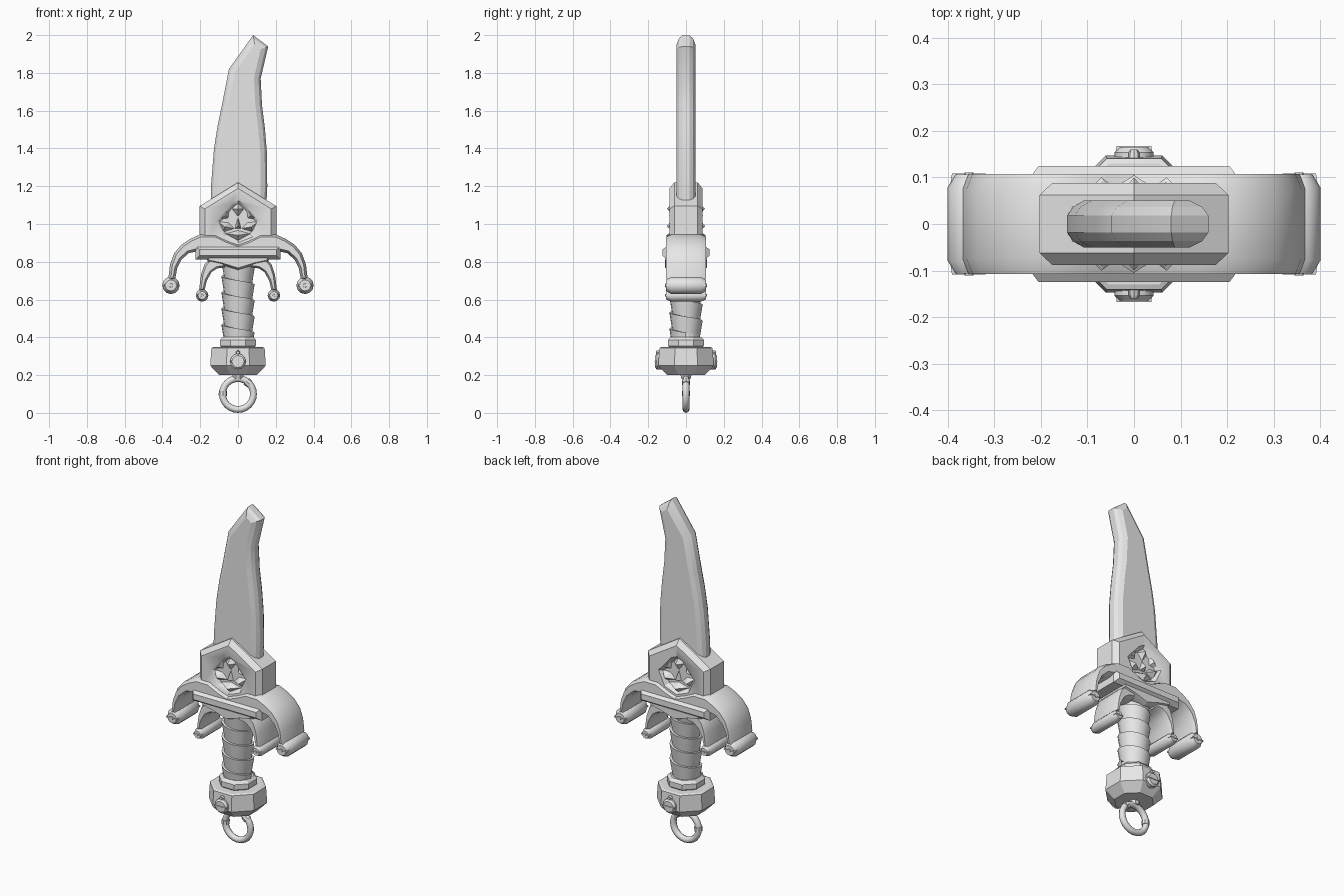
import bpy, bmesh, math
from mathutils import Vector, Matrix

if "Cube" in bpy.data.objects:
    bpy.data.objects.remove(bpy.data.objects["Cube"])

steel = bpy.data.materials.new("plain grey")
steel.diffuse_color = (0.8, 0.8, 0.8, 1)
steel.use_nodes = True
steel.node_tree.nodes["Principled BSDF"].inputs["Base Color"].default_value = steel.diffuse_color


def finish(name, bm, angle=30):
    bmesh.ops.recalc_face_normals(bm, faces=bm.faces)
    me = bpy.data.meshes.new(name)
    bm.to_mesh(me)
    bm.free()
    ob = bpy.data.objects.new(name, me)
    bpy.context.collection.objects.link(ob)
    me.materials.append(steel)
    bpy.ops.object.select_all(action='DESELECT')
    ob.select_set(True)
    bpy.context.view_layer.objects.active = ob
    bpy.ops.object.shade_smooth_by_angle(angle=math.radians(angle))
    return ob


def bridge(bm, rings):
    """Close a stack of equal vertex rings into a solid."""
    n = len(rings[0])
    for a, b in zip(rings, rings[1:]):
        for i in range(n):
            j = (i + 1) % n
            bm.faces.new((a[i], a[j], b[j], b[i]))
    bm.faces.new(rings[0])
    bm.faces.new(rings[-1])


def inset(pts, d):
    """Move every side of an x-z outline inward by d."""
    pts = [Vector(p) for p in pts]
    n = len(pts)
    area = sum(pts[i - 1].x * pts[i].y - pts[i].x * pts[i - 1].y for i in range(n))
    s = 1 if area > 0 else -1
    out = []
    for i, p in enumerate(pts):
        e1 = (p - pts[i - 1]).normalized()
        e2 = (pts[(i + 1) % n] - p).normalized()
        n1, n2 = Vector((-e1.y, e1.x)) * s, Vector((-e2.y, e2.x)) * s
        out.append(p + (n1 + n2) * (d / max(0.4, 1 + n1.dot(n2))))
    return out


def prism(name, outline, layers, angle=30):
    """Outline in x-z, bevelled alike to front and back; layers = (y, inset)."""
    bm = bmesh.new()
    full = [(-y, d) for y, d in layers] + [(y, d) for y, d in reversed(layers)]
    bridge(bm, [[bm.verts.new((p.x, y, p.y)) for p in inset(outline, d)] for y, d in full])
    return finish(name, bm, angle)


def lathe(name, profile, sides=8):
    """Faceted turned part; profile = (apothem, z)."""
    bm = bmesh.new()
    k = 1 / math.cos(math.pi / sides)
    angles = [(i + 0.5) * math.tau / sides for i in range(sides)]
    bridge(bm, [[bm.verts.new((r * k * math.cos(a), r * k * math.sin(a), z)) for a in angles]
                for r, z in profile])
    return finish(name, bm, 20)


def gem(name, outline, peak, y0, y1):
    """Faceted pyramid standing on the front or back."""
    bm = bmesh.new()
    base = [bm.verts.new((x, y0, z)) for x, z in outline]
    top = bm.verts.new((peak[0], y1, peak[1]))
    for i in range(len(base)):
        bm.faces.new((base[i - 1], base[i], top))
    bm.faces.new(base)
    return finish(name, bm, 10)


def circle(x, z, r, n=12):
    return [(x + r * math.cos(i * math.tau / n), z + r * math.sin(i * math.tau / n))
            for i in range(n)]


def mirror(half):
    """Complete an outline whose first and last points lie on x = 0."""
    return half + [(-x, z) for x, z in reversed(half[1:-1])]


# Curved blade with bevelled edges
prism("blade", [(-0.145, 1.05), (-0.143, 1.2), (-0.127, 1.40), (-0.108, 1.52), (-0.085, 1.63),
                (-0.048, 1.82), (0.08, 2.0), (0.16, 1.94), (0.12, 1.77), (0.127, 1.63),
                (0.142, 1.51), (0.153, 1.38), (0.155, 1.2), (0.148, 1.05)],
      [(0.05, 0.035), (0.037, 0.012), (0.018, 0)], 25)

# Gabled guard plate with a sunken panel on both faces
plate = prism("guard_plate", mirror([(0, 1.22), (0.203, 1.095), (0.203, 0.86), (0, 0.86)]),
              [(0.088, 0.027), (0.062, 0)])
panel = mirror([(0, 1.125), (0.035, 1.11), (0.118, 1.015), (0.078, 0.93), (0, 0.9)])
for side, s in (("front", -1), ("back", 1)):
    bm = bmesh.new()
    bridge(bm, [[bm.verts.new((p.x, s * y, p.y)) for p in inset(panel, d)]
                for y, d in ((0.064, 0.02), (0.1, -0.008))])
    cutter = finish(side + "_panel_cutter", bm)
    cutter.hide_render = True
    cutter.hide_viewport = True
    cut = plate.modifiers.new(side + "_panel", 'BOOLEAN')
    cut.operation = 'DIFFERENCE'
    cut.object = cutter

    # Faceted mask inside the panel
    y0, y1 = s * 0.06, s * 0.1
    gem(side + "_brow_diamond", [(0, 1.12), (0.034, 1.08), (0, 1.035), (-0.034, 1.08)],
        (0, 1.08), y0, y1)
    gem(side + "_nose", [(0, 1.04), (0.018, 0.975), (-0.018, 0.975)], (0, 0.99), y0, y1)
    gem(side + "_chin", [(0, 0.968), (0.07, 0.95), (0, 0.9), (-0.07, 0.95)],
        (0, 0.94), y0, s * 0.105)
    for tag, m in (("left", -1), ("right", 1)):
        gem(f"{side}_{tag}_cheek", [(m * x, z) for x, z in
            ((0.112, 1.015), (0.05, 1.01), (0.015, 0.975), (0.078, 0.955))],
            (m * 0.07, 0.985), y0, y1)
        gem(f"{side}_{tag}_temple", [(m * x, z) for x, z in
            ((0.04, 1.1), (0.11, 1.02), (0.05, 1.03))], (m * 0.068, 1.045), y0, s * 0.09)

# Drooping outer arms, one piece across the centre
prism("outer_arms", mirror([(0, 0.895), (0.05, 0.912), (0.12, 0.945), (0.2, 0.945), (0.255, 0.92),
                            (0.30, 0.89), (0.338, 0.845), (0.36, 0.785), (0.37, 0.70),
                            (0.334, 0.70), (0.322, 0.765), (0.30, 0.81), (0.262, 0.845),
                            (0.2, 0.86), (0.1, 0.83), (0, 0.82)]),
      [(0.107, 0.013), (0.075, 0)])

# Crossbar and the pointed block below it
prism("crossbar", [(-0.225, 0.812), (0.225, 0.812), (0.225, 0.885), (-0.225, 0.885)],
      [(0.125, 0.02), (0.098, 0)])
prism("under_block", mirror([(0, 0.83), (0.17, 0.83), (0.16, 0.8), (0.09, 0.785), (0, 0.757)]),
      [(0.11, 0.01), (0.085, 0)])

for tag, m in (("left", -1), ("right", 1)):
    # Inner arms
    prism(tag + "_inner_arm", [(m * x, z) for x, z in
          ((0.07, 0.82), (0.15, 0.815), (0.178, 0.785), (0.196, 0.73), (0.207, 0.645),
           (0.178, 0.645), (0.165, 0.70), (0.14, 0.745), (0.11, 0.765), (0.07, 0.77))],
          [(0.1, 0.01), (0.075, 0)])
    # Bells with a slot band on each end
    for kind, x, z, r in (("outer", 0.355, 0.675, 0.046), ("inner", 0.19, 0.622, 0.033)):
        prism(f"{tag}_{kind}_bell", circle(m * x, z, r), [(0.106, r * 0.35), (0.078, 0)])
        prism(f"{tag}_{kind}_bell_band", [(m * x - r * 0.85, z - 0.005), (m * x + r * 0.85, z - 0.005),
              (m * x + r * 0.85, z + 0.005), (m * x - r * 0.85, z + 0.005)],
              [(0.109, 0.003), (0.09, 0)])
        prism(f"{tag}_{kind}_bell_dot", circle(m * x, z, r * 0.25, 8), [(0.111, 0.002), (0.1, 0)])

# Grip wrapped in a flared spiral strap
bm = bmesh.new()
cols, turns, pitch = 16, 5, 0.085
low, high = [], []
for i in range(cols * turns + 1):
    a, z = -i * math.tau / cols, 0.34 + pitch * i / cols
    for ring, r, h in ((low, 0.074, z), (high, 0.088, z + pitch)):
        h = min(max(h, 0.35), 0.80)
        ring.append(bm.verts.new((r * math.cos(a), r * math.sin(a), h)))
for i in range(cols * turns):
    bm.faces.new((low[i], low[i + 1], high[i + 1], high[i]))
    if i + cols < cols * turns:
        bm.faces.new((high[i], high[i + 1], low[i + cols + 1], low[i + cols]))
finish("grip_wrap", bm)
lathe("grip_core", [(0.072, 0.34), (0.072, 0.82)], 16)

# Collar and pommel
lathe("collar", [(0.08, 0.34), (0.096, 0.355), (0.096, 0.385), (0.08, 0.402)])
lathe("pommel", [(0.1, 0.2), (0.147, 0.25), (0.141, 0.343), (0.13, 0.348)])

# Round bosses on the front and back of the pommel
prism("pommel_boss", circle(0, 0.272, 0.042), [(0.164, 0.01), (0.154, 0)])
prism("pommel_boss_band", [(-0.04, 0.266), (0.04, 0.266), (0.04, 0.278), (-0.04, 0.278)],
      [(0.168, 0.003), (0.15, 0)])
prism("pommel_stud", circle(0, 0.319, 0.012, 8), [(0.16, 0.004), (0.152, 0)])

# Hanging ring with two sleeves and a short stem
bpy.ops.mesh.primitive_torus_add(major_segments=24, minor_segments=8, major_radius=0.082,
                                 minor_radius=0.018, location=(0, 0, 0.1),
                                 rotation=(math.pi / 2, 0, 0))
ring = bpy.context.object
ring.name = "hanging_ring"
ring.data.materials.append(steel)
bpy.ops.object.shade_smooth_by_angle(angle=math.radians(50))
for tag, deg in (("left", 178), ("right", 48)):
    a = math.radians(deg)
    bm = bmesh.new()
    bmesh.ops.create_cone(bm, cap_ends=True, segments=8, radius1=0.022, radius2=0.022, depth=0.025)
    bm.transform(Matrix.Translation((0.08 * math.cos(a), 0, 0.1 + 0.08 * math.sin(a)))
                 @ Matrix.Rotation(-a, 4, 'Y'))
    finish(tag + "_ring_sleeve", bm)
lathe("ring_stem", [(0.024, 0.18), (0.03, 0.205)])
